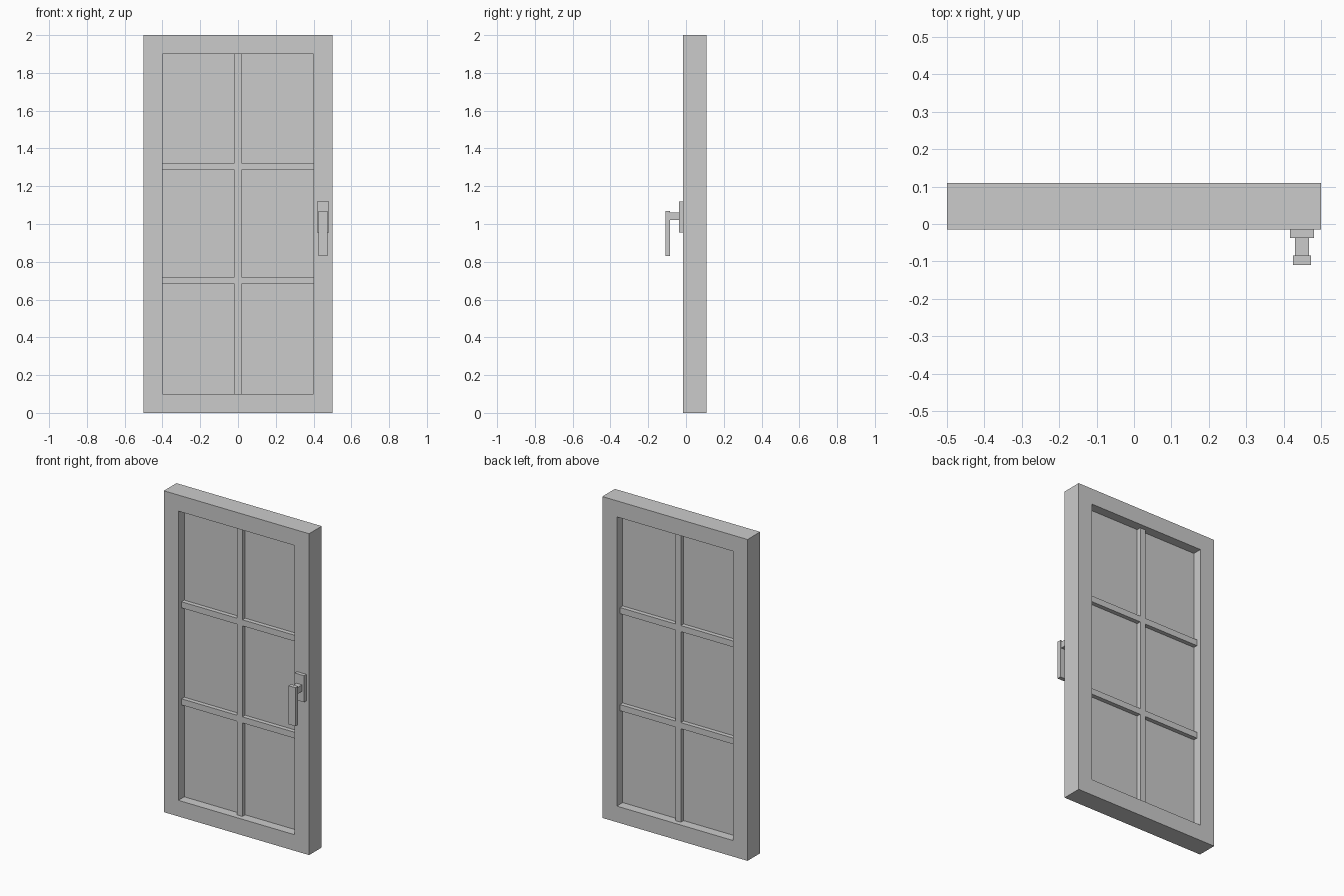
import bpy, bmesh
from mathutils import Vector

if "Cube" in bpy.data.objects:
    bpy.data.objects.remove(bpy.data.objects["Cube"])


def lattice(name, xs, zs, y0, y1, keep):
    """Slab spanning y0..y1 made from the kept cells of an x/z grid."""
    bm = bmesh.new()
    grid = [[bm.verts.new((x, y0, z)) for z in zs] for x in xs]
    for i in range(len(xs) - 1):
        for j in range(len(zs) - 1):
            if keep(i, j):
                bm.faces.new((grid[i][j], grid[i + 1][j],
                              grid[i + 1][j + 1], grid[i][j + 1]))
    ext = bmesh.ops.extrude_face_region(bm, geom=bm.faces[:], use_keep_orig=True)
    moved = [g for g in ext["geom"] if isinstance(g, bmesh.types.BMVert)]
    bmesh.ops.translate(bm, verts=moved, vec=Vector((0, y1 - y0, 0)))
    loose = [v for v in bm.verts if not v.link_faces]
    bmesh.ops.delete(bm, geom=loose, context='VERTS')
    bmesh.ops.recalc_face_normals(bm, faces=bm.faces[:])
    mesh = bpy.data.meshes.new(name)
    bm.to_mesh(mesh)
    bm.free()
    obj = bpy.data.objects.new(name, mesh)
    bpy.context.collection.objects.link(obj)
    return obj


def box(name, x, y, z):
    return lattice(name, x, z, y[0], y[1], lambda i, j: True)


FRONT, BACK = -0.015, 0.109
MID = (FRONT + BACK) / 2

# Outer frame with one large opening
lattice("door_frame", (-0.5, -0.4, 0.4, 0.5), (0, 0.1, 1.9, 2), FRONT, BACK,
        lambda i, j: (i, j) != (1, 1))

# Glazing bars, joined flush at the crossings
lattice("glazing_bars", (-0.4, -0.019, 0.019, 0.4),
        (0.1, 0.682, 0.72, 1.286, 1.324, 1.9), MID - 0.031, MID + 0.031,
        lambda i, j: i == 1 or j % 2 == 1)

# Thin glass sheet behind the bars
box("glass_pane", (-0.4, 0.4), (MID - 0.004, MID + 0.004), (0.1, 1.9))

# Handle: back plate, stem and hanging grip
box("handle_plate", (0.417, 0.481), (-0.038, FRONT), (0.955, 1.12))
box("handle_stem", (0.43, 0.468), (-0.084, -0.038), (1.02, 1.06))
box("handle_grip", (0.425, 0.473), (-0.109, -0.084), (0.83, 1.07))
